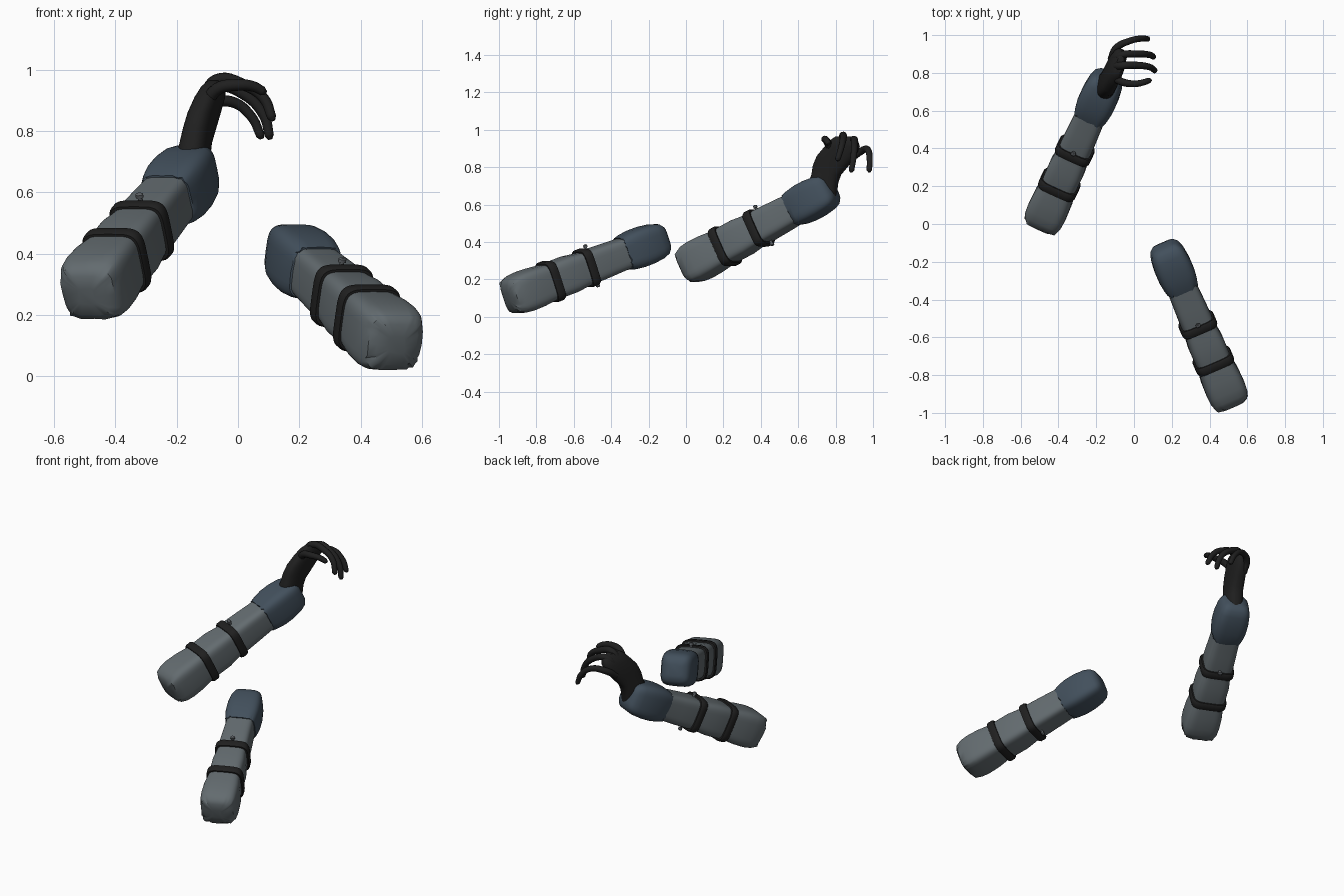
import bpy, bmesh, math, random
from mathutils import Vector

if "Cube" in bpy.data.objects:
    bpy.data.objects.remove(bpy.data.objects["Cube"])

random.seed(4)


def material(name, rgb):
    m = bpy.data.materials.new(name)
    m.diffuse_color = (*rgb, 1)
    m.use_nodes = True
    m.node_tree.nodes["Principled BSDF"].inputs["Base Color"].default_value = m.diffuse_color
    return m


GREY = material("grey cloth", (0.125, 0.148, 0.16))
BLUE = material("slate blue cuff", (0.055, 0.08, 0.108))
BLACK = material("black leather", (0.014, 0.014, 0.014))
METAL = material("grey metal", (0.10, 0.11, 0.12))


def finish(name, bm, mat, angle=40):
    bmesh.ops.recalc_face_normals(bm, faces=bm.faces)
    me = bpy.data.meshes.new(name)
    bm.to_mesh(me)
    bm.free()
    ob = bpy.data.objects.new(name, me)
    bpy.context.collection.objects.link(ob)
    me.materials.append(mat)
    bpy.ops.object.select_all(action='DESELECT')
    ob.select_set(True)
    bpy.context.view_layer.objects.active = ob
    bpy.ops.object.shade_smooth_by_angle(angle=math.radians(angle))
    return ob


def loft(name, rings, side, up, mat, power=4.5, n=40, ragged=None):
    """Skin rounded-square rings given as (centre, half width, half height)."""
    bm = bmesh.new()
    axis = up.cross(side)
    rows = []
    for i, (c, a, b) in enumerate(rings):
        row = []
        for k in range(n):
            t = 2 * math.pi * k / n
            co, si = math.cos(t), math.sin(t)
            x = math.copysign(abs(co) ** (2 / power), co) * a
            y = math.copysign(abs(si) ** (2 / power), si) * b
            wob = axis * random.uniform(-0.008, 0.008) if i == ragged else Vector()
            row.append(bm.verts.new(c + side * x + up * y + wob))
        rows.append(row)
    for r, s in zip(rows, rows[1:]):
        for k in range(n):
            bm.faces.new((r[k], r[(k + 1) % n], s[(k + 1) % n], s[k]))
    bm.faces.new(rows[0])
    bm.faces.new(rows[-1])
    return finish(name, bm, mat)


def forearm(tag, start, end):
    start, end = Vector(start), Vector(end)
    d = (end - start).normalized()
    side = d.cross(Vector((0, 0, 1))).normalized()
    up = side.cross(d)

    def rings(profile):
        return [(start + d * s, a, b) for s, a, b in profile]

    # sleeve with a ragged end, pinched under the straps
    loft(tag + "_sleeve", rings([
        (-0.012, 0.03, 0.03), (-0.006, 0.07, 0.07), (0.012, 0.094, 0.092),
        (0.045, 0.104, 0.104), (0.09, 0.107, 0.109), (0.16, 0.105, 0.107),
        (0.22, 0.097, 0.101), (0.255, 0.092, 0.097), (0.29, 0.095, 0.1),
        (0.37, 0.096, 0.1), (0.43, 0.089, 0.093), (0.475, 0.084, 0.089),
        (0.51, 0.087, 0.091), (0.60, 0.084, 0.088), (0.74, 0.079, 0.082)]),
        side, up, GREY, ragged=2)

    # padded cuff
    loft(tag + "_cuff", rings([
        (0.70, 0.076, 0.08), (0.702, 0.086, 0.09), (0.73, 0.093, 0.098),
        (0.78, 0.1, 0.104), (0.84, 0.1, 0.104), (0.90, 0.093, 0.097),
        (0.935, 0.082, 0.086), (0.955, 0.064, 0.066), (0.963, 0.035, 0.035)]),
        side, up, BLUE, power=4, ragged=1)

    # two straps
    for i, (s, a, b) in enumerate([(0.255, 0.094, 0.099), (0.475, 0.087, 0.091)]):
        loft(f"{tag}_strap_{i + 1}", rings([
            (s - 0.024, a - 0.006, b - 0.006), (s - 0.023, a + 0.008, b + 0.008),
            (s - 0.014, a + 0.013, b + 0.013), (s + 0.014, a + 0.013, b + 0.013),
            (s + 0.023, a + 0.008, b + 0.008), (s + 0.024, a - 0.006, b - 0.006)]),
            side, up, BLACK)

    # small stud above and below, beside the second strap
    for label, sg in (("top", 1), ("bottom", -1)):
        base = start + d * 0.508 + up * sg * 0.086
        loft(f"{tag}_{label}_stud", [
            (base, 0.007, 0.007), (base + up * sg * 0.018, 0.007, 0.007),
            (base + up * sg * 0.019, 0.013, 0.01),
            (base + up * sg * 0.03, 0.013, 0.01),
            (base + up * sg * 0.034, 0.008, 0.006)],
            side, d, METAL, power=2.5, n=12)


forearm("left", (-0.49, 0.0, 0.265), (-0.14, 0.77, 0.68))
forearm("right", (0.515, -0.945, 0.105), (0.16, -0.12, 0.42))

# gloved palm
palm = [(-0.145, 0.735, 0.64, 0.045, 0.07), (-0.146, 0.735, 0.72, 0.052, 0.08),
        (-0.138, 0.75, 0.76, 0.048, 0.08), (-0.125, 0.775, 0.81, 0.047, 0.098),
        (-0.11, 0.805, 0.86, 0.045, 0.108), (-0.092, 0.835, 0.91, 0.042, 0.096),
        (-0.08, 0.845, 0.945, 0.034, 0.075), (-0.075, 0.845, 0.965, 0.018, 0.045)]
loft("glove_palm", [(Vector(p[:3]), p[3], p[4]) for p in palm],
     Vector((0.97, -0.24, 0)), Vector((0.24, 0.97, 0)), BLACK, power=2.6, n=32)


# curled fingers
def finger(name, points, r):
    cu = bpy.data.curves.new(name, 'CURVE')
    cu.dimensions = '3D'
    cu.bevel_depth = r
    cu.bevel_resolution = 3
    cu.resolution_u = 6
    cu.use_fill_caps = True
    sp = cu.splines.new('BEZIER')
    pts = [Vector(p) for p in points]
    tip = pts[-1] + (pts[-1] - pts[-2]).normalized() * r * 0.7
    pts.append(tip)
    sp.bezier_points.add(len(pts) - 1)
    for i, (bp, p) in enumerate(zip(sp.bezier_points, pts)):
        bp.co = p
        bp.handle_left_type = bp.handle_right_type = 'AUTO'
        bp.radius = 0.4 if i == len(pts) - 1 else 1.25 - 0.4 * i / (len(pts) - 2)
    cu.materials.append(BLACK)
    ob = bpy.data.objects.new(name, cu)
    bpy.context.collection.objects.link(ob)


finger("index_finger", [(-0.11, 0.79, 0.87), (-0.07, 0.755, 0.935),
                        (0.0, 0.742, 0.95), (0.05, 0.75, 0.945), (0.08, 0.76, 0.93)], 0.018)
finger("middle_finger", [(-0.11, 0.83, 0.90), (-0.07, 0.838, 0.965), (0.02, 0.84, 0.95),
                         (0.085, 0.83, 0.905), (0.11, 0.812, 0.845)], 0.018)
finger("ring_finger", [(-0.11, 0.86, 0.89), (-0.07, 0.893, 0.945), (0.02, 0.90, 0.92),
                       (0.085, 0.895, 0.85), (0.102, 0.885, 0.785)], 0.018)
finger("little_finger", [(-0.12, 0.87, 0.84), (-0.09, 0.935, 0.885), (-0.02, 0.97, 0.895),
                         (0.045, 0.982, 0.845), (0.073, 0.98, 0.785)], 0.017)
